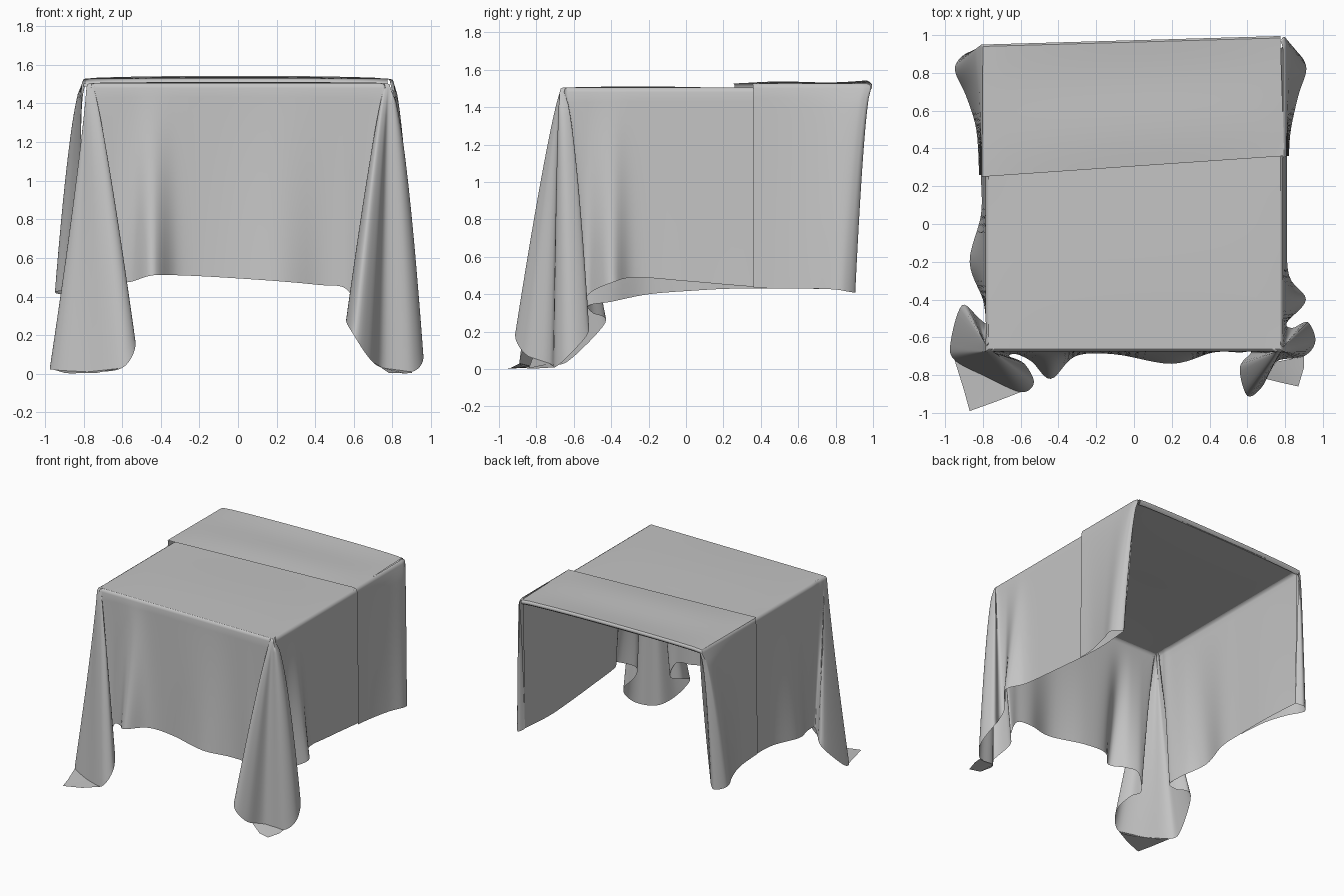
import bpy, math
from mathutils import Vector
from mathutils.geometry import interpolate_bezier

cube = bpy.data.objects.get("Cube")
if cube:
    bpy.data.objects.remove(cube)

cloth = bpy.data.materials.new("pale_grey_cloth")
cloth.use_nodes = True
grey = (0.55, 0.55, 0.55, 1)
cloth.diffuse_color = grey
cloth.node_tree.nodes["Principled BSDF"].inputs["Base Color"].default_value = grey

LEFT, RIGHT, FRONT, TOP = 0.79, -0.785, -0.675, 1.505
BACK_TOP = TOP + 0.022


def sheet(name, rows):
    """Smooth surface through equally long rows of points."""
    width = len(rows[0])
    verts = [p for row in rows for p in row]
    faces = []
    for r in range(len(rows) - 1):
        for c in range(width - 1):
            a = r * width + c
            faces.append((a, a + width, a + width + 1, a + 1))
    mesh = bpy.data.meshes.new(name)
    mesh.from_pydata(verts, [], faces)
    mesh.materials.append(cloth)
    obj = bpy.data.objects.new(name, mesh)
    bpy.context.collection.objects.link(obj)
    for poly in mesh.polygons:
        poly.use_smooth = True


def smooth_path(points, steps=6):
    """Rounded path through the control points."""
    pts = [Vector(p) for p in points]
    path = [pts[0]]
    for i in range(len(pts) - 1):
        a, b = pts[i], pts[i + 1]
        before, after = pts[max(i - 1, 0)], pts[min(i + 2, len(pts) - 1)]
        path += interpolate_bezier(a, a + (b - before) / 6, b - (after - a) / 6, b, steps + 1)[1:]
    return path


def clamp(v, low, high):
    return max(low, min(high, v))


def drape(name, hem, rim_of, power_of, count=20):
    """Hang cloth from a rounded table rim down to a hem path."""
    path = smooth_path(hem)
    rims = [rim_of(p) for p in path]
    rows = [[Vector((r.x * 0.975, r.y * 0.975, r.z)) for r in rims],
            [Vector((r.x * 0.993, r.y * 0.993, r.z - 0.006)) for r in rims]]
    for k in range(count + 1):
        t = k / count
        row = []
        for r, p in zip(rims, path):
            q = r.lerp(p, t ** power_of(p))
            q.z = (r.z - 0.025) * (1 - t) + max(p.z, 0.004) * t
            row.append(q)
        rows.append(row)
    sheet(name, rows)


def top_sheet(name, corners, height, swell, n=24):
    """Gently rippled four-cornered top, swelling toward its back edge."""
    a, b, c, d = [Vector(p).to_3d() for p in corners]
    rows = []
    for j in range(n + 1):
        row = []
        for i in range(n + 1):
            u, v = i / n, j / n
            p = a.lerp(b, u).lerp(d.lerp(c, u), v)
            arch = math.sin(u * math.pi) ** 0.5 if 0 < i < n else 0
            p.z = height + arch * (0.006 * math.sin(v * math.tau) + swell * v)
            row.append(p)
        rows.append(row)
    sheet(name, rows)
    return rows


# Main cover: hem runs from the back right, round the front, to the back left
main_hem = [
    (-.83, .87, .43), (-.81, .55, .43), (-.81, .26, .43), (-.81, .05, .42), (-.87, -.2, .4),
    (-.8, -.4, .36), (-.78, -.52, .34),
    (-.82, -.5, .3), (-.91, -.43, .25), (-.97, -.62, .05), (-.95, -.72, .02), (-.78, -.81, .01),
    (-.6, -.89, .03), (-.53, -.84, .15), (-.58, -.74, .25), (-.66, -.7, .31), (-.62, -.69, .45),
    (-.54, -.73, .48), (-.44, -.82, .51), (-.31, -.7, .51), (-.1, -.69, .5), (.2, -.74, .48),
    (.42, -.68, .46), (.56, -.68, .44), (.62, -.68, .31), (.56, -.76, .28), (.6, -.91, .2),
    (.68, -.86, .08), (.75, -.73, .03), (.9, -.7, .01), (.96, -.62, .08), (.92, -.52, .2),
    (.84, -.55, .3), (.81, -.52, .4), (.91, -.4, .46), (.82, -.27, .49), (.81, 0, .47),
    (.81, .36, .44), (.81, .6, .43), (.83, .87, .43)]


def gather(p):
    """How far a hem point belongs to a long corner fold."""
    return clamp((0.38 - p.z) / 0.08, 0, 1) if p.y < -0.38 else 0


def main_rim(p):
    y = p.y + max(0, p.y - .5) * .2
    rim = Vector((clamp(p.x, RIGHT, LEFT), max(y, FRONT), TOP))
    corner = Vector((LEFT if p.x > 0 else RIGHT, FRONT, TOP))
    return rim.lerp(corner, 0.85 * gather(p))


def main_power(p):
    outer_left = clamp((p.x - .7) / .15, 0, 1)
    outer_right = clamp((-p.x - .7) / .15, 0, 1)
    return 1.25 - gather(p) * (0.4 + 0.25 * outer_left - 0.3 * outer_right)


drape("main_cover_skirt", main_hem, main_rim, main_power)
top_sheet("main_cover_top", [(RIGHT + .015, FRONT + .012), (LEFT - .015, FRONT + .012),
                             (LEFT - .015, .98), (RIGHT + .015, .94)], TOP, 0)

# Cloth corner tips lying on the floor
sheet("right_floor_tip", [[(-.95, -.72, .02), (-.78, -.81, .01), (-.6, -.89, .03)],
                          [(-.9, -.88, .005), (-.87, -.99, .002), (-.73, -.94, .005)]])
sheet("left_floor_tip", [[(.7, -.82, .06), (.75, -.73, .03), (.9, -.7, .01)],
                         [(.78, -.84, .005), (.87, -.86, .002), (.9, -.76, .005)]])

# Folded-back layer: side panels flare and roll inward at the rear
for side, name, seam, back, flare in ((-1, "right", .26, .95, 1), (1, "left", .36, .99, .72)):
    hem = [(side * (.82 + x * flare), y, z) for x, y, z in (
        (0, seam, .435), (.015, .5, .43), (.07, .68, .43), (.125, .8, .425),
        (.115, .86, .415), (.06, .905, .41), (.01, .87, .43))]

    def back_rim(p, side=side, back=back):
        inward = clamp((p.y - .85) / .06, 0, 1) * .02
        y = min(p.y + max(0, p.y - .5) * .3, back)
        return Vector((side * (.808 - inward), y, BACK_TOP))

    drape(name + "_back_panel", hem, back_rim, lambda p: 0.62)
back_rows = top_sheet("back_cover_top", [(-.805, .25), (.795, .36), (.775, .985), (-.8, .94)],
                      BACK_TOP, 0.016)

# Narrow roll along the open back, joining both layers
sheet("back_roll", [[p + Vector((0, out, -drop)) for p in back_rows[-1]]
                    for out, drop in ((0, 0), (.01, .008), (.01, .025), (-.01, .04))])
